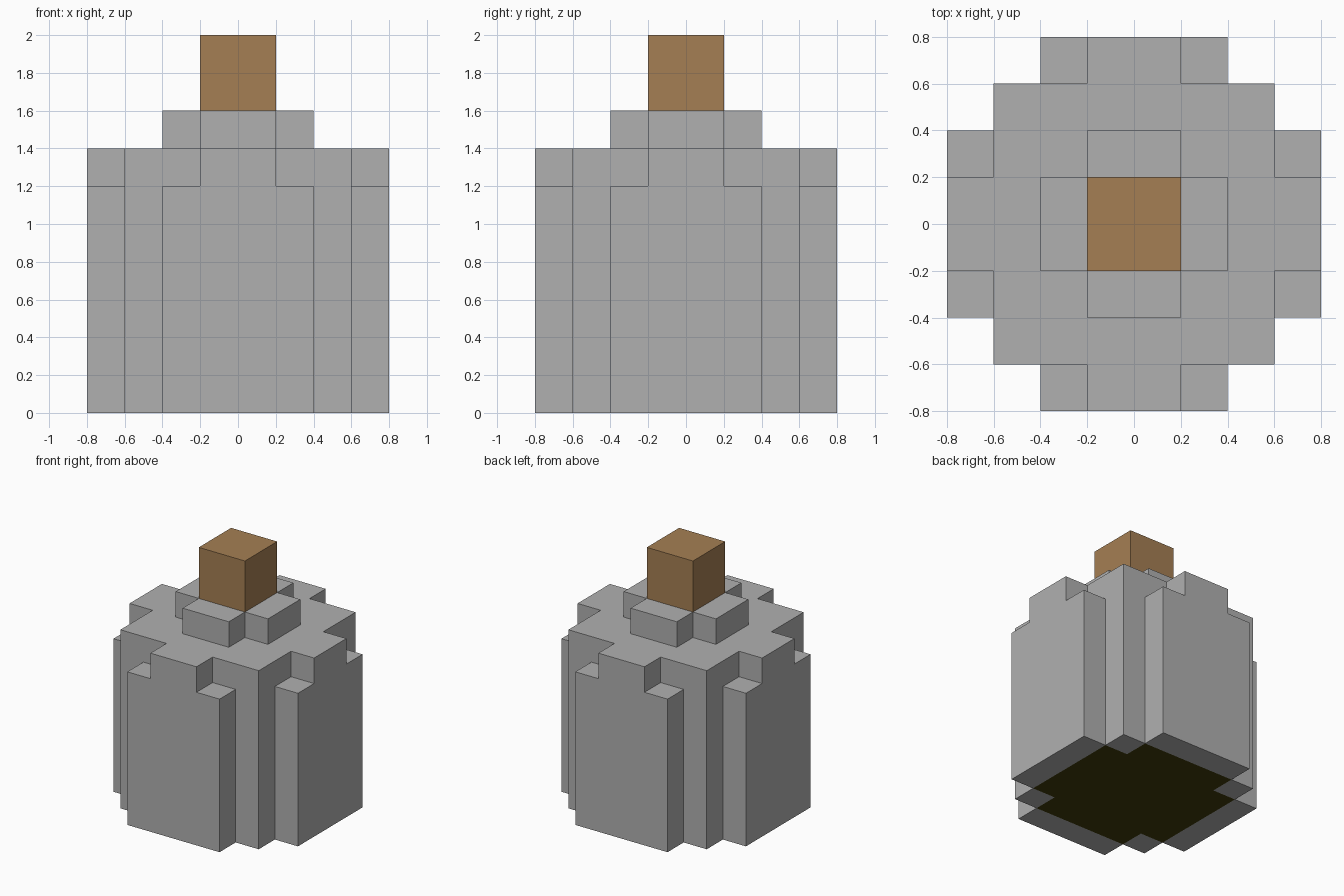
import bpy, bmesh
from mathutils import Matrix
from math import pi

U = 0.2  # block size

cube = bpy.data.objects.get("Cube")
if cube:
    bpy.data.objects.remove(cube, do_unlink=True)


def material(name, color):
    m = bpy.data.materials.new(name)
    m.use_nodes = True
    m.diffuse_color = (*color, 1)
    m.node_tree.nodes["Principled BSDF"].inputs["Base Color"].default_value = (*color, 1)
    return m


grey = material("stone grey", (0.436, 0.436, 0.436))
brown = material("cork brown", (0.378, 0.212, 0.087))
olive = material("dark olive", (0.05, 0.045, 0.003))


def extrude(name, outline, offset, mat, transform=Matrix()):
    """Solid made by extruding a 3D outline, measured in blocks."""
    bm = bmesh.new()
    face = bm.faces.new([bm.verts.new(p) for p in outline])
    result = bmesh.ops.extrude_face_region(bm, geom=[face], use_keep_orig=True)
    moved = [v for v in result["geom"] if isinstance(v, bmesh.types.BMVert)]
    bmesh.ops.translate(bm, verts=moved, vec=offset)
    bmesh.ops.recalc_face_normals(bm, faces=bm.faces)
    bm.transform(transform @ Matrix.Scale(U, 4))
    mesh = bpy.data.meshes.new(name)
    bm.to_mesh(mesh)
    bm.free()
    mesh.materials.append(mat)
    obj = bpy.data.objects.new(name, mesh)
    bpy.context.collection.objects.link(obj)


def prism(name, quarter, bottom, top, mat):
    """Upright prism whose outline repeats a quarter four times around z."""
    pts = list(quarter)
    for _ in range(3):
        quarter = [(-y, x) for x, y in quarter]
        pts += quarter
    extrude(name, [(x, y, bottom) for x, y in pts], (0, 0, top - bottom), mat)


# Inner contents, shoulder, collar and stopper
cross = [(3, -2), (3, 2), (2, 2)]
prism("contents", cross, 0, 6, olive)
prism("shoulder", cross, 6, 7, grey)
prism("collar", [(2, -1), (2, 1), (1, 1)], 7, 8, grey)
prism("stopper", [(1, 1)], 8, 10, brown)

# Stepped wall panels and corner posts on the four sides
half = [(2, 0), (2, 6), (1, 6), (1, 7)]
profile = half + [(-x, z) for x, z in reversed(half)]
post = [(2, 2, 0), (3, 2, 0), (3, 3, 0), (2, 3, 0)]
for i, side in enumerate(["front", "left", "back", "right"]):
    turn = Matrix.Rotation(i * pi / 2, 4, "Z")
    extrude(side + "_panel", [(x, -4, z) for x, z in profile], (0, 1, 0), grey, turn)
    extrude(side + "_corner_post", post, (0, 0, 7), grey, turn)
